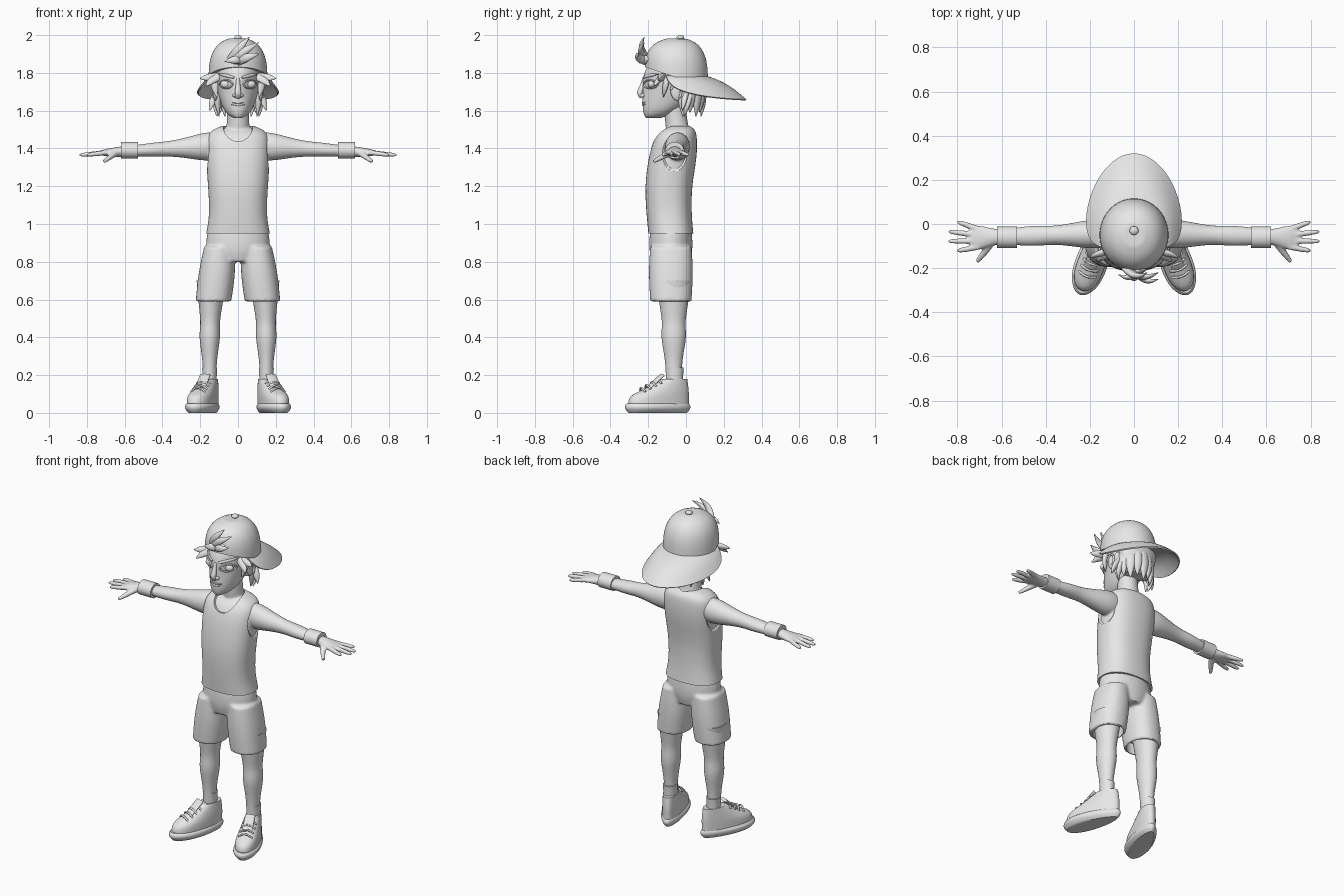
import bpy, bmesh, math
from math import sin, cos, pi, radians
from mathutils import Vector, Matrix
from mathutils.bvhtree import BVHTree

cube = bpy.data.objects.get("Cube")
if cube:
    bpy.data.objects.remove(cube, do_unlink=True)

shade = (.8, .8, .8, 1)
grey = bpy.data.materials.new("plain_grey")
grey.use_nodes = True
grey.diffuse_color = shade
grey.node_tree.nodes["Principled BSDF"].inputs["Base Color"].default_value = shade
parts = []
SIDES = {"left": 1, "right": -1}
X, Y, Z = Vector((1, 0, 0)), Vector((0, 1, 0)), Vector((0, 0, 1))


def finish(name, bm, sub):
    bmesh.ops.recalc_face_normals(bm, faces=bm.faces)
    mesh = bpy.data.meshes.new(name)
    bm.to_mesh(mesh)
    bm.free()
    mesh.materials.append(grey)
    obj = bpy.data.objects.new(name, mesh)
    bpy.context.collection.objects.link(obj)
    if sub:
        obj.modifiers.new("Round", "SUBSURF").levels = sub
    parts.append(obj)
    return obj


def skin(name, rows, closed=True, sub=2):
    """Join rows of points with faces; closed rows get crisp end caps."""
    bm = bmesh.new()
    crease = bm.edges.layers.float.new("crease_edge")
    grid = [[bm.verts.new(p) for p in row] for row in rows]
    n = len(grid[0])
    for a, b in zip(grid, grid[1:]):
        for i in range(n if closed else n - 1):
            j = (i + 1) % n
            bm.faces.new((a[i], a[j], b[j], b[i]))
    if closed:
        for end in (grid[0], grid[-1]):
            for edge in bm.faces.new(end).edges:
                edge[crease] = 1
    return finish(name, bm, sub)


def tube(name, pts, axis=None, ref=Z, n=16, power=2, sub=2, side=1):
    """Loft along points, each with half sizes across and along ref."""
    centres = [Vector(p[:3]) for p in pts]
    last = len(pts) - 1
    rows = []
    for i, p in enumerate(pts):
        t = axis or (centres[min(i + 1, last)] - centres[max(i - 1, 0)]).normalized()
        u = Vector(ref).cross(t).normalized()
        v = t.cross(u)
        row = []
        for k in range(n):
            c, d = (math.copysign(abs(w) ** (2 / power), w)
                    for w in (cos(math.tau * k / n), sin(math.tau * k / n)))
            q = centres[i] + u * p[3] * c + v * p[4] * d
            row.append((q.x * side, q.y, q.z))
        rows.append(row)
    return skin(name, rows, sub=sub)


def stack(name, rows, **options):
    """Level rings given as height, front, back, half width."""
    pts = [(0, (f + b) / 2, z, w, (b - f) / 2) for z, f, b, w in rows]
    return tube(name, pts, Z, Y, **options)


def lock(name, start, end, width, bend, ref, side=1):
    """A flat strand of hair tapering to a tip, bowed by the bend vector."""
    start, end, bend = Vector(start), Vector(end), Vector(bend)
    pts = []
    for i, taper in enumerate((1, 1.1, .8, .1)):
        p = start.lerp(end, i / 3) + bend * sin(pi * i / 3)
        pts.append((*p, width * taper, width * taper * .7))
    return tube(name, pts, ref=ref, n=10, side=side)


def ball(name, loc, size, tilt=0):
    bm = bmesh.new()
    m = Matrix.Translation(loc) @ Matrix.Rotation(tilt, 4, "X") @ Matrix.Diagonal((*size, 1))
    bmesh.ops.create_uvsphere(bm, u_segments=24, v_segments=16, radius=1, matrix=m)
    return finish(name, bm, 0)


def bake(objs):
    bpy.ops.object.select_all(action="DESELECT")
    for o in objs:
        o.select_set(True)
    bpy.context.view_layer.objects.active = objs[0]
    bpy.ops.object.convert(target="MESH")


def merge(name, objs, voxel):
    """Fuse overlapping volumes into one smooth skin."""
    bake(objs)
    for o in objs[1:]:
        parts.remove(o)
    bpy.ops.object.join()
    obj = bpy.context.object
    obj.name = name
    fuse = obj.modifiers.new("Fuse", "REMESH")
    fuse.mode, fuse.voxel_size = "VOXEL", voxel
    relax = obj.modifiers.new("Relax", "SMOOTH")
    relax.factor, relax.iterations = .5, 4
    bake([obj])
    return obj


def cut(obj, cutters):
    for c in cutters:
        m = obj.modifiers.new("Cut", "BOOLEAN")
        m.object, m.operation = c, "DIFFERENCE"
    bake([obj])
    for c in cutters:
        parts.remove(c)
        bpy.data.objects.remove(c, do_unlink=True)


# Tank top with neck and arm openings
torso = [(.95, -.2, .04, .17), (1.05, -.21, .03, .15), (1.2, -.22, .03, .16), (1.35, -.2, .06, .17),
         (1.46, -.17, .06, .17), (1.5, -.13, .05, .14), (1.52, -.1, .02, .08)]
shirt = stack("tank_top", torso, n=24, power=2.4)
cut(shirt, [ball("neck_cutter", (0, -.12, 1.53), (.08, .15, .1))]
    + [ball("arm_cutter", (s * .2, -.05, 1.38), (.07, .1, .12)) for s in SIDES.values()])

# Bare upper body: chest, neck, arms and hands fused together
inner = [(z - .01, f + .01, b - .01, w - .01) for z, f, b, w in torso[2:]]
body = [stack("chest", inner, n=24, power=2.4),
        tube("neck", [(0, -.03, 1.44, .07, .07), (0, -.05, 1.52, .06, .06), (0, -.06, 1.63, .06, .06)], Z, Y)]
arm = [(.1, .06, .07), (.17, .07, .08), (.25, .06, .06), (.36, .04, .04), (.44, .05, .04),
       (.54, .04, .03), (.62, .03, .03), (.7, .06, .02), (.74, .05, .01)]
for side, s in SIDES.items():
    body.append(tube("arm", [(x, -.04 - .03 * x, 1.42 - .06 * x, w, h) for x, w, h in arm], X, side=s))
    for i in range(4):
        base = Vector((.7, -.025 - .026 * i, 1.378))
        tip = Vector((.84 if i in (1, 2) else .8, .01 - .044 * i, 1.365))
        body.append(tube("finger", [(*base.lerp(tip, t), r, r) for t, r in
                                    ((0, .014), (.5, .014), (.9, .012), (1, .007))], n=10, side=s))
    body.append(tube("thumb", [(.64, -.07, 1.38, .02, .02), (.67, -.12, 1.36, .018, .016),
                               (.71, -.17, 1.33, .01, .01)], n=10, side=s))
    tube(side + "_wristband", [(x, -.06, 1.39, .05, .045) for x in (.53, .58, .62)], X, side=s)
merge("upper_body", body, .006)

# Shorts: hips and two legs fused, then hollowed at the hems
shorts = [stack("hips", [(.97, -.19, .03, .16), (.87, -.2, .04, .18), (.8, -.18, .02, .12)], n=24)]
for s in SIDES.values():
    shorts.append(tube("short_leg", [(.1, -.08, .88, .08, .11), (.11, -.08, .75, .1, .12),
                                     (.13, -.08, .59, .095, .11)], Z, Y, n=24, power=2.3, side=s))
shorts = merge("shorts", shorts, .009)
cut(shorts, [tube("hem_cutter", [(.13, -.08, .5, .085, .1), (.12, -.08, .66, .08, .1)], Z, Y, side=s)
             for s in SIDES.values()])

# Lower legs, socks and shoes turned outward
leg = [(.7, .08), (.54, .06), (.47, .05), (.4, .06), (.28, .036), (.12, .034)]
for side, s in SIDES.items():
    tube(side + "_leg", [(.15 - .03 * max(0, z - .4), -.065, z, r, r * 1.2) for z, r in leg], Z, Y, side=s)
    tube(side + "_sock", [(.15, -.06, z, r, r * 1.2) for z, r in ((.12, .04), (.18, .037), (.24, .041))],
         Z, Y, side=s)
    sole = [(z, -.27 - g, .08 + g, .06 + g) for z, g in ((0, -.01), (.02, .01), (.04, .01), (.05, 0))]
    upper = [(.04, -.26, .08, .06), (.09, -.26, .08, .06), (.12, -.18, .08, .055), (.18, -.07, .07, .045)]
    shoe = [stack(side + "_sole", sole, n=24), stack(side + "_shoe_upper", upper, n=24, power=2.2)]
    for o in shoe:
        for v in o.data.vertices:
            v.co.x *= 1 + .2 * max(-1, min(1, -(v.co.y + .06) / .15))
    shoe.append(tube(side + "_tongue", [(0, -.15, .13, .03, .01), (0, -.07, .2, .03, .01)], ref=Y))
    for i in range(4):
        shoe.append(tube(side + "_lace", [(x, 7 * x * x - .1 - .03 * i, .18 - .015 * i - 15 * x * x, .006, .006)
                                          for x in (-.04, -.02, 0, .02, .04)], n=8, sub=1))
    for o in shoe:
        o.location = (s * .15, -.06, 0)
        o.rotation_euler.z = s * radians(20)

# Head with narrowed face and eye sockets
head = stack("head", [(1.56, -.21, -.14, .02), (1.57, -.22, -.1, .05), (1.6, -.23, -.04, .08),
                      (1.66, -.23, .03, .1), (1.74, -.23, .08, .12), (1.78, -.23, .08, .12),
                      (1.85, -.2, .09, .13), (1.92, -.14, .05, .08)], n=32, power=2.2)
for v in head.data.vertices:
    v.co.x *= 1 - .2 * max(0, -(v.co.y + .07) / .16)
    near = math.hypot((abs(v.co.x) - .06) / .05, (v.co.z - 1.74) / .04)
    if v.co.y < -.1 and near < 1:
        v.co.y += .015 * (1 - near)
bake([head])
tree = BVHTree.FromObject(head, bpy.context.evaluated_depsgraph_get())


def on_face(x, z, lift=0):
    hit = tree.ray_cast(Vector((x, -1, z)), Y)[0]
    return x, hit.y - lift, z


tube("nose", [(0, -.22, 1.77, .01, .01), (0, -.23, 1.73, .012, .014), (0, -.25, 1.69, .02, .017),
              (0, -.235, 1.67, .014, .01)], ref=Y)
for name, z, r in (("upper_lip", 1.641, .006), ("lower_lip", 1.63, .008)):
    tube(name, [(*on_face(x, z + abs(x) * .1), .005, r * (1 - abs(x) * 18))
                for x in (-.04, -.02, 0, .02, .04)], n=10)
for side, s in SIDES.items():
    ball(side + "_nostril", (s * .017, -.23, 1.68), (.012, .015, .01))
    x, y, z = on_face(s * .062, 1.74)
    ball(side + "_eye", (x, y + .01, z), (.031, .02, .022))
    for name, way in (("_upper_lid", 1), ("_lower_lid", -1)):
        tube(side + name, [(*on_face(x - .034 * cos(pi * k / 5), z + way * .023 * sin(pi * k / 5)), .008, .005)
                           for k in range(6)], n=8)
    tube(side + "_eyebrow", [(*on_face(s * bx, 1.77 + .25 * bx), .008, r)
                             for bx, r in ((.02, .006), (.05, .01), (.08, .009), (.1, .003))], n=10)
    # Ear with a raised rim
    ball(side + "_ear", (s * .12, -.055, 1.7), (.013, .027, .047), .2)
    tube(side + "_ear_rim", [(.13, -.05 + .03 * cos(a), 1.705 + .044 * sin(a), .007, .007)
                             for a in (-1, 0, 1, 2, 3)], ref=X, n=8, side=s)
    # Temple spikes, sideburn and flicks below the brim
    for start, end in (((.1, -.12, 1.78), (.2, -.15, 1.77)), ((.1, -.13, 1.78), (.17, -.17, 1.73)),
                       ((.12, -.1, 1.78), (.11, -.12, 1.67)), ((.1, 0, 1.7), (.15, -.02, 1.6)),
                       ((.1, .02, 1.68), (.11, -.01, 1.57))):
        lock(side + "_hair_lock", start, end, .022, (.01, 0, 0), (.4, -1, .3), s)

# Hair at the back of the head
stack("back_hair", [(1.8, -.05, .1, .13), (1.7, -.04, .1, .12), (1.62, -.02, .06, .08)], n=24)
for i in range(9):
    a = radians(22 * (i - 4))
    out = Vector((sin(a), cos(a), 0))
    lock("back_hair_lock", out * .1 - Y * .02 + Z * 1.74, out * .1 - Y * .02 + Z * (1.57 + .02 * (i % 2)),
         .03, out * .01, out)

# Backward cap: dome with front opening, button and brim
dome = []
for k in range(7):
    h = 1 - (1 - k / 7) ** 2
    w = (1 - h ** 2.6) ** (1 / 2.6)
    dome.append((1.775 + .21 * h, -.05 - .167 * w, -.05 + .167 * w, .157 * w))
cap = stack("cap_dome", dome, n=32)
for v in cap.data.vertices:
    v.co.z += 1.6 * max(0, -.05 - v.co.y) * (1.985 - v.co.z)
cut(cap, [ball("opening_cutter", (0, -.215, 1.87), (.06, .04, .024))])
ball("cap_button", (0, -.03, 1.987), (.02, .02, .013))
rows = []
for i in range(-8, 9):
    u = i / 8
    a = radians(110) * u
    base = Vector((.148 * sin(a), -.05 + .158 * cos(a), 1.785))
    rim = Vector((.22 * sin(2.4 * u), .11 + .215 * cos(pi * u), 1.66 + .125 * abs(u) ** 3))
    rows.append([base.lerp(rim, k / 4) + Z * .02 * sin(pi * k / 4) * (1 - u * u) for k in range(5)])
brim = skin("cap_brim", rows, closed=False)
brim.modifiers.new("Thickness", "SOLIDIFY").thickness = .008

# Tuft of hair through the cap opening
ball("tuft_root", (0, -.2, 1.87), (.055, .025, .022))
for start, end in (((-.04, -.2, 1.87), (.06, -.22, 1.99)), ((-.03, -.21, 1.87), (.11, -.22, 1.96)),
                   ((0, -.21, 1.86), (.11, -.25, 1.9)), ((.03, -.2, 1.87), (-.07, -.23, 1.86))):
    lock("tuft_lock", start, end, .023, (0, -.03, .005), (0, -1, .2))

bake(parts)
bpy.ops.object.shade_smooth_by_angle(angle=radians(45))
